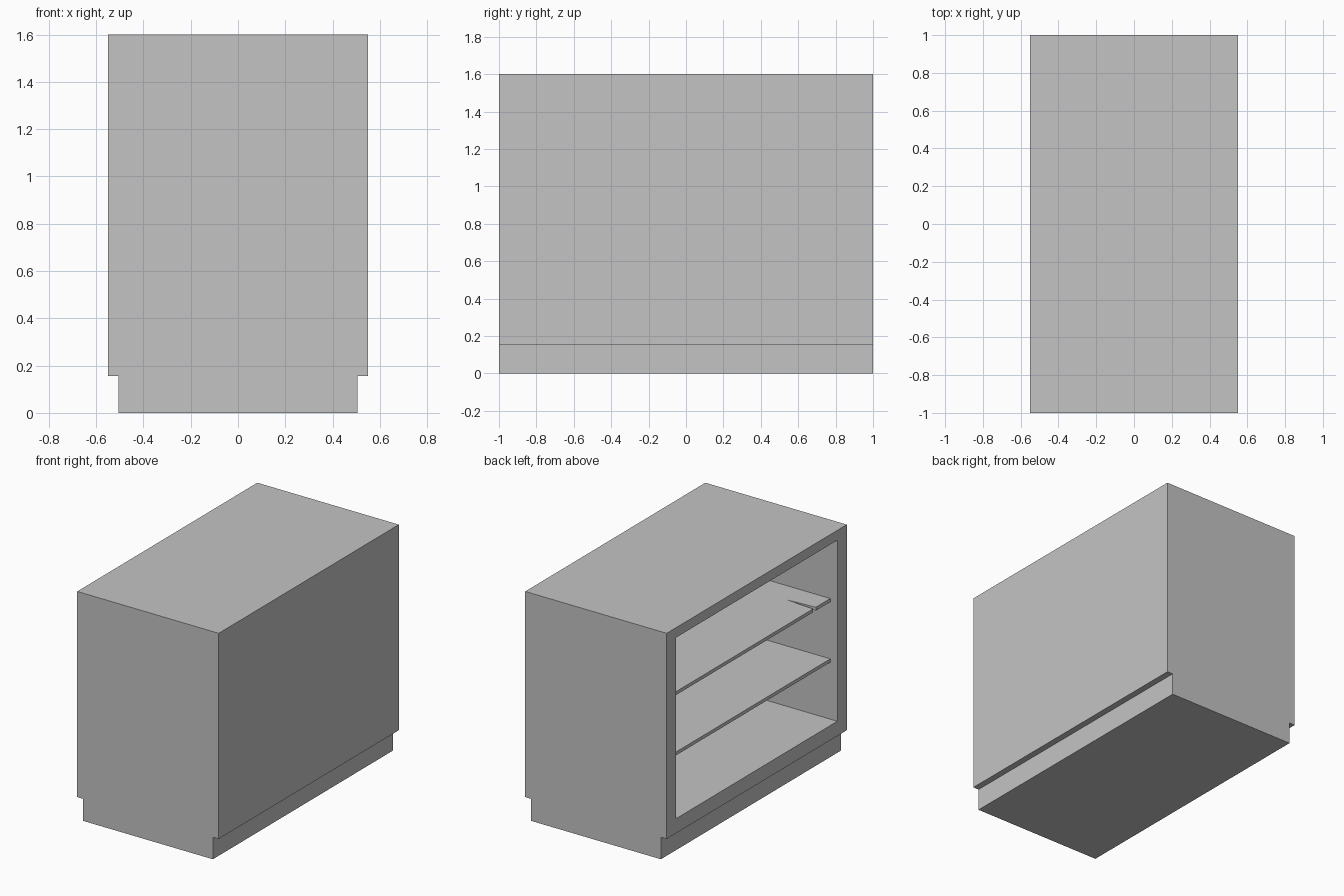
import bpy, bmesh
from mathutils import Vector

cube = bpy.data.objects.get("Cube")
if cube:
    bpy.data.objects.remove(cube, do_unlink=True)

gray = bpy.data.materials.new("light_gray")
gray.use_nodes = True
color = (0.55, 0.55, 0.55, 1)
gray.diffuse_color = color
gray.node_tree.nodes["Principled BSDF"].inputs["Base Color"].default_value = color


def prism(name, points, direction):
    """Extrude a flat outline along a direction vector."""
    bm = bmesh.new()
    face = bm.faces.new([bm.verts.new(p) for p in points])
    result = bmesh.ops.extrude_face_region(bm, geom=[face], use_keep_orig=True)
    moved = [v for v in result["geom"] if isinstance(v, bmesh.types.BMVert)]
    bmesh.ops.translate(bm, verts=moved, vec=Vector(direction))
    bmesh.ops.recalc_face_normals(bm, faces=bm.faces)
    mesh = bpy.data.meshes.new(name)
    bm.to_mesh(mesh)
    bm.free()
    mesh.materials.append(gray)
    obj = bpy.data.objects.new(name, mesh)
    bpy.context.collection.objects.link(obj)
    return obj


# Cabinet body with a recessed plinth along both long sides
half_w, plinth_w, plinth_h, height = 0.55, 0.505, 0.155, 1.6
right_half = [(plinth_w, 0), (plinth_w, plinth_h), (half_w, plinth_h), (half_w, height)]
outline = right_half + [(-x, z) for x, z in reversed(right_half)]
cabinet = prism("cabinet_body", [(x, -1, z) for x, z in outline], (0, 2, 0))

# Open compartment hollowed out of one long side
inner_y, floor_z, ceiling_z, back_x = 0.895, 0.258, 1.53, 0.49
opening = [(-0.7, -inner_y, floor_z), (back_x, -inner_y, floor_z),
           (back_x, -inner_y, ceiling_z), (-0.7, -inner_y, ceiling_z)]
cutter = prism("opening_cutter", opening, (0, 2 * inner_y, 0))
cutter.hide_render = True
cutter.hide_viewport = True
hollow = cabinet.modifiers.new("hollow", "BOOLEAN")
hollow.operation = "DIFFERENCE"
hollow.solver = "EXACT"
hollow.object = cutter

# Two evenly spaced shelves, the upper one with a narrow notch in its edge
shelf_x, thickness = -0.495, 0.024
notch = [(shelf_x, -0.735), (-0.27, -0.72), (shelf_x, -0.705)]
spacing = (ceiling_z - floor_z) / 3
for i, (name, cut) in enumerate([("lower_shelf", []), ("upper_shelf", notch)], 1):
    plan = [(shelf_x, -inner_y)] + cut + [(shelf_x, inner_y),
            (back_x, inner_y), (back_x, -inner_y)]
    top = floor_z + spacing * i
    prism(name, [(x, y, top - thickness) for x, y in plan], (0, 0, thickness))
